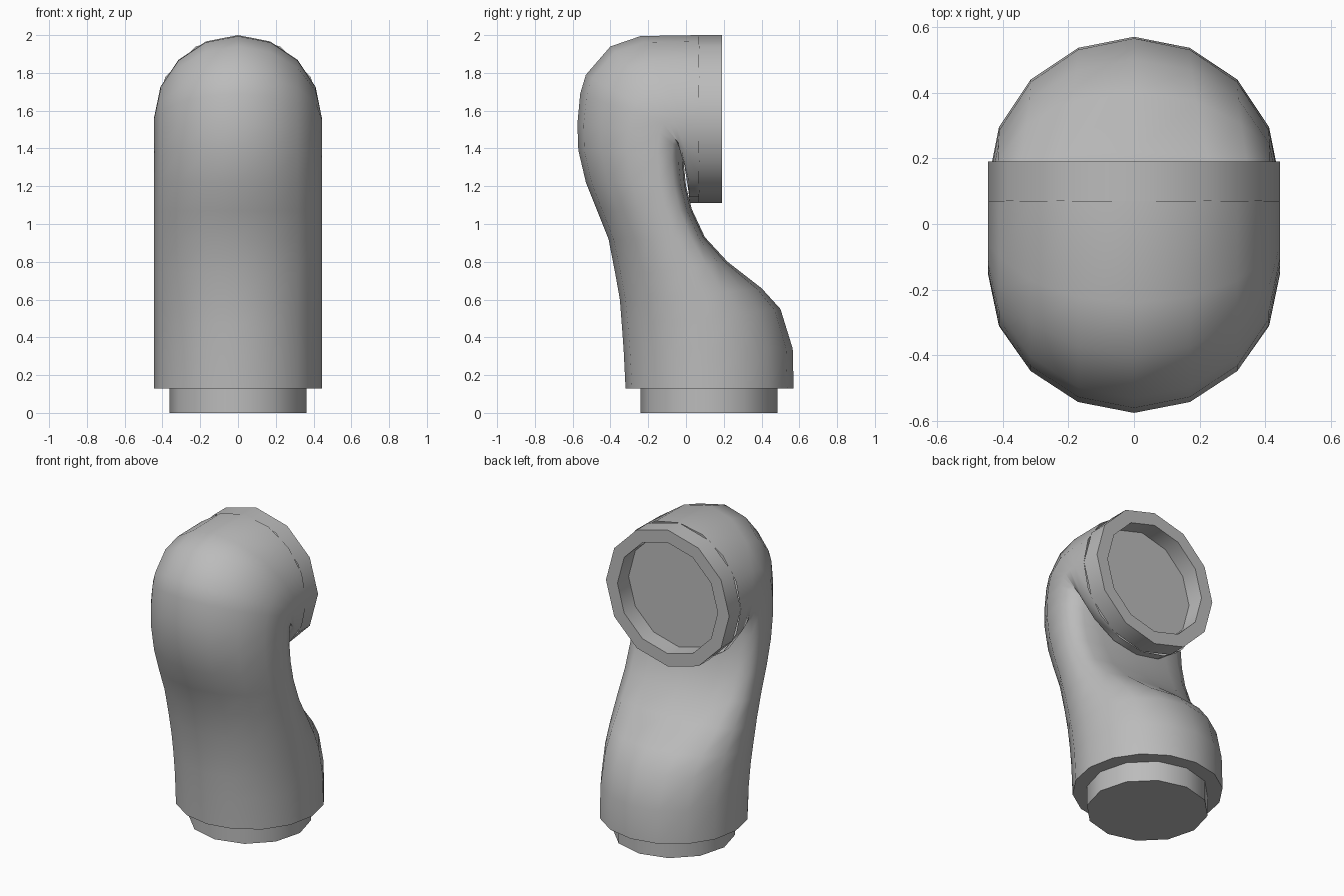
import bpy, bmesh, math
from mathutils import Vector

cube = bpy.data.objects.get("Cube")
if cube:
    bpy.data.objects.remove(cube)

R = 0.445
R_IN = 0.362

grey = bpy.data.materials.new("plain grey")
grey.use_nodes = True
grey.diffuse_color = (0.5, 0.5, 0.5, 1)
grey.node_tree.nodes["Principled BSDF"].inputs["Base Color"].default_value = (0.5, 0.5, 0.5, 1)


def section(front, side, back, sides):
    """Ring through a front, widest and back point (y, z); a flattened back gets squarer."""
    front, side, back = (Vector((0, *p)) for p in (front, side, back))
    power = min(1, 0.45 + 0.55 * (back - side).length / R)
    ring = []
    for i in range(sides):
        a = math.tau * i / sides
        c, s = math.cos(a), math.sin(a)
        if c >= 0:
            offset = (front - side) * c
        else:
            offset = (back - side) * abs(c) ** power
            s = math.copysign(abs(s) ** power, s)
        ring.append(side + offset + Vector((R * s, 0, 0)))
    return ring


def circle(centre, r, axis, sides=12):
    """Ring facing along z (flat) or y (upright)."""
    ring = []
    for i in range(sides):
        a = math.tau * i / sides
        c, s = r * math.cos(a), r * math.sin(a)
        ring.append(Vector(centre) + Vector((s, -c, 0) if axis == "z" else (s, 0, c)))
    return ring


def loft(name, loops, cap_start=False, cap_end=False):
    """Skin a row of rings into one smooth-shaded part."""
    bm = bmesh.new()
    rings = [[bm.verts.new(p) for p in loop] for loop in loops]
    for a, b in zip(rings, rings[1:]):
        for i in range(len(a)):
            j = (i + 1) % len(a)
            bm.faces.new((a[i], a[j], b[j], b[i]))
    if cap_start:
        bm.faces.new(rings[0][::-1])
    if cap_end:
        bm.faces.new(rings[-1])
    bmesh.ops.recalc_face_normals(bm, faces=bm.faces)
    mesh = bpy.data.meshes.new(name)
    bm.to_mesh(mesh)
    bm.free()
    mesh.materials.append(grey)
    obj = bpy.data.objects.new(name, mesh)
    bpy.context.collection.objects.link(obj)
    bpy.ops.object.select_all(action='DESELECT')
    obj.select_set(True)
    bpy.context.view_layer.objects.active = obj
    bpy.ops.object.shade_smooth_by_angle(angle=math.radians(60))


# Bent pipe body: front, widest and back point of each section
bends = [
    ((-0.32, 0.13), (0.125, 0.13), (0.57, 0.13)),
    ((-0.33, 0.33), (0.11, 0.34), (0.565, 0.34)),
    ((-0.34, 0.47), (0.08, 0.50), (0.50, 0.55)),
    ((-0.35, 0.60), (0.04, 0.62), (0.40, 0.66)),
    ((-0.375, 0.74), (0.0, 0.76), (0.22, 0.80)),
    ((-0.41, 0.92), (-0.06, 0.92), (0.10, 0.93)),
    ((-0.47, 1.07), (-0.11, 1.07), (0.03, 1.08)),
    ((-0.53, 1.22), (-0.14, 1.22), (0.0, 1.20)),
    ((-0.57, 1.39), (-0.15, 1.37), (-0.01, 1.30)),
    ((-0.575, 1.53), (-0.14, 1.48), (-0.01, 1.38)),
    ((-0.56, 1.69), (-0.12, 1.53), (0.0, 1.38)),
    ((-0.53, 1.79), (-0.10, 1.55), (0.01, 1.32)),
    ((-0.40, 1.94), (-0.06, 1.56), (0.01, 1.22)),
    ((-0.24, 1.995), (-0.01, 1.555), (0.02, 1.11)),
    ((0.07, 2.0), (0.07, 1.555), (0.07, 1.11)),
]
loft("pipe_body", [section(*b, 16) for b in bends], cap_start=True)

# Outlet collar with a recessed flat face
rims = [(0.07, R), (0.19, R), (0.19, R_IN), (0.075, R_IN)]
loft("outlet_collar", [circle((0, y, 1.555), r, "y") for y, r in rims], cap_end=True)

# Narrower plug under the body
loft("base_plug", [circle((0, 0.122, z), R_IN, "z") for z in (0, 0.13)], cap_start=True)
